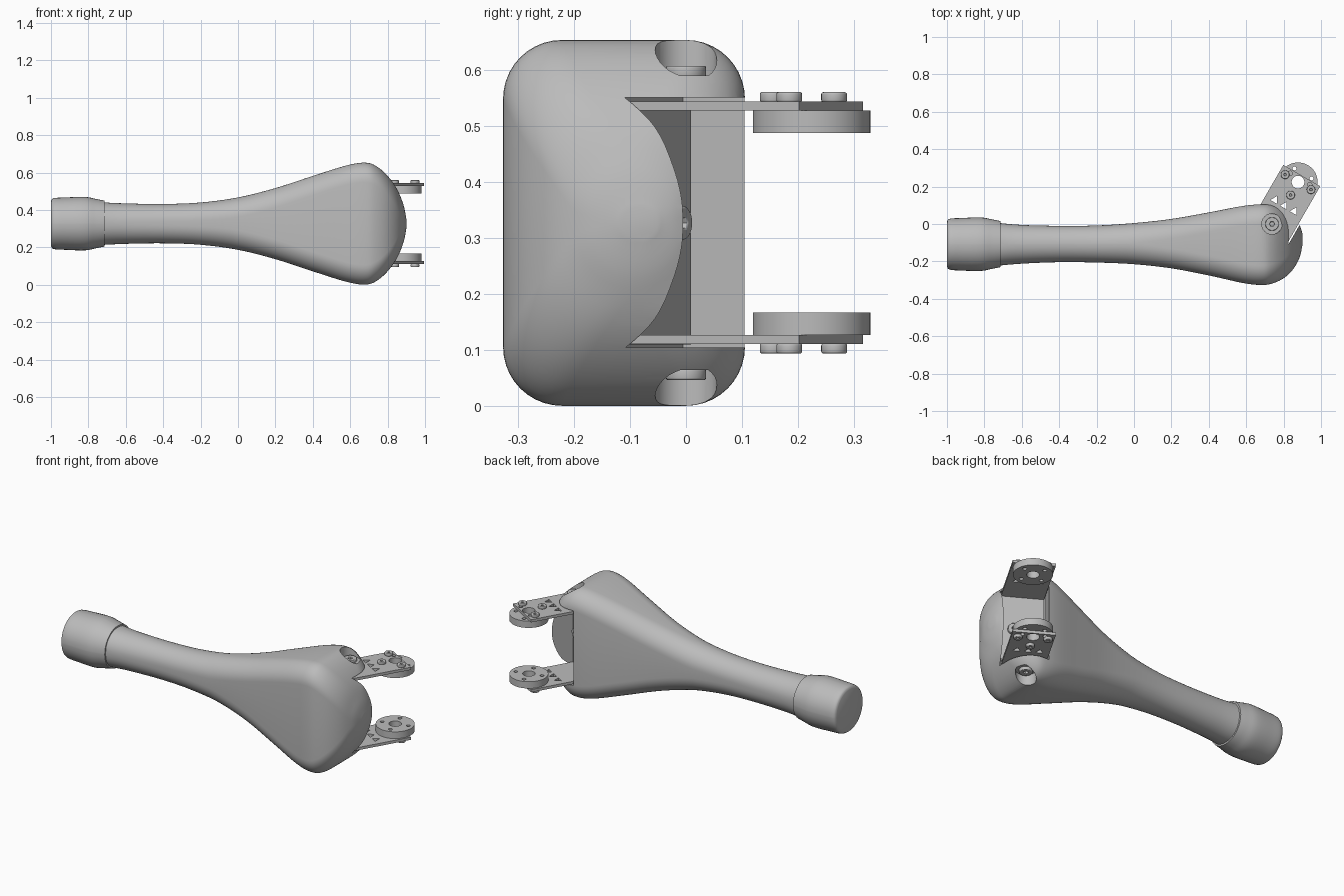
import bpy
import bmesh
from math import cos, sin, pi, radians
from mathutils import Matrix, Vector

cube = bpy.data.objects.get("Cube")
if cube:
    bpy.data.objects.remove(cube)

MID_Z = 0.327
HINGE = Vector((0.877, 0.224, 0))
FRAME = Matrix.Translation(HINGE) @ Matrix.Rotation(radians(-30), 4, "Z")

grey = bpy.data.materials.new("light grey")
grey.use_nodes = True
grey.diffuse_color = (0.5, 0.5, 0.5, 1)
grey.node_tree.nodes["Principled BSDF"].inputs["Base Color"].default_value = (0.5, 0.5, 0.5, 1)


def activate(obj):
    bpy.ops.object.select_all(action="DESELECT")
    obj.select_set(True)
    bpy.context.view_layer.objects.active = obj


def add(name, data):
    obj = bpy.data.objects.new(name, data)
    bpy.context.collection.objects.link(obj)
    data.materials.append(grey)
    return obj


def smooth(obj, angle=35):
    activate(obj)
    bpy.ops.object.shade_smooth_by_angle(angle=radians(angle))


def section(x, half_z, y0, y1, radius, steps=10):
    """Rounded rectangle across the x axis."""
    half_y, mid_y = (y1 - y0) / 2, (y0 + y1) / 2
    r = min(radius, half_y * 0.98, half_z * 0.98)
    ring = []
    for corner in range(4):
        sy, sz = ((1, 1), (-1, 1), (-1, -1), (1, -1))[corner]
        for i in range(steps + 1):
            a = (corner + i / steps) * pi / 2
            ring.append((x, mid_y + sy * (half_y - r) + r * cos(a),
                         MID_Z + sz * (half_z - r) + r * sin(a)))
    return ring


def spline(rows, steps):
    """Catmull-Rom samples through the rows."""
    rows = [Vector(r) for r in rows]
    out = []
    for i in range(len(rows) - 1):
        a, b, c = rows[max(i - 1, 0)], rows[i], rows[i + 1]
        d = rows[min(i + 2, len(rows) - 1)]
        for k in range(steps):
            t = k / steps
            out.append(0.5 * (2 * b + (c - a) * t + (2 * a - 5 * b + 4 * c - d) * t**2
                              + (3 * b - a - 3 * c + d) * t**3))
    return out + [rows[-1]]


def loft(name, rows, radius, steps):
    bm = bmesh.new()
    rings = [[bm.verts.new(p) for p in section(*row, radius)] for row in spline(rows, steps)]
    for a, b in zip(rings, rings[1:]):
        for i in range(len(a)):
            j = (i + 1) % len(a)
            bm.faces.new((a[i], a[j], b[j], b[i]))
    bm.faces.new(rings[0])
    bm.faces.new(rings[-1])
    bmesh.ops.recalc_face_normals(bm, faces=bm.faces)
    mesh = bpy.data.meshes.new(name)
    bm.to_mesh(mesh)
    return add(name, mesh)


def box(name, x, y, z):
    """Box between ranges, set in the bracket frame."""
    bm = bmesh.new()
    bmesh.ops.create_cube(bm, size=1)
    for v in bm.verts:
        v.co = FRAME @ Vector([r[0] if c < 0 else r[1] for c, r in zip(v.co, (x, y, z))])
    mesh = bpy.data.meshes.new(name)
    bm.to_mesh(mesh)
    return add(name, mesh)


def cut(obj, cutter):
    cutter.hide_render = True
    mod = obj.modifiers.new("cut", "BOOLEAN")
    mod.object, mod.operation, mod.solver = cutter, "DIFFERENCE", "EXACT"
    activate(obj)
    bpy.ops.object.modifier_apply(modifier=mod.name)
    bpy.data.objects.remove(cutter)


def circle(r, x=0, y=0, n=32, turn=0):
    return [(x + r * cos(turn + 2 * pi * i / n), y + r * sin(turn + 2 * pi * i / n))
            for i in range(n)]


def sheet(name, loops, depth, matrix, bevel=0):
    """Flat plate; every loop after the first is a hole."""
    curve = bpy.data.curves.new(name, "CURVE")
    curve.dimensions, curve.fill_mode = "2D", "BOTH"
    curve.extrude, curve.bevel_depth = depth / 2 - bevel, bevel
    curve.bevel_resolution = 2
    for loop in loops:
        s = curve.splines.new("POLY")
        s.points.add(len(loop) - 1)
        for p, (x, y) in zip(s.points, loop):
            p.co = (x, y, 0, 1)
        s.use_cyclic_u = True
    obj = add(name, curve)
    obj.matrix_world = matrix
    activate(obj)
    bpy.ops.object.convert(target="MESH")
    smooth(bpy.context.object)


def screw(name, r, height, matrix):
    sheet(name, [circle(r - 0.004, n=24), circle(r * 0.5, n=6)], height, matrix, 0.004)


# Body: slim neck flaring to a wide rounded head (x, half height, y low, y high)
body = loft("body", [
    (-0.75, 0.115, -0.225, 0.008), (-0.6, 0.108, -0.212, -0.005),
    (-0.4, 0.105, -0.204, -0.01), (-0.2, 0.113, -0.206, -0.008),
    (0, 0.14, -0.215, 0.005), (0.2, 0.19, -0.237, 0.027),
    (0.4, 0.255, -0.275, 0.062), (0.58, 0.311, -0.315, 0.096),
    (0.68, 0.326, -0.326, 0.105), (0.74, 0.307, -0.318, 0.1),
    (0.8, 0.255, -0.29, 0.077), (0.85, 0.185, -0.243, 0.04),
    (0.885, 0.1, -0.18, -0.005), (0.9, 0.025, -0.115, -0.05)], 0.105, 5)

# Slot for the bracket, and a screw recess in each ear
cut(body, box("slot_cutter", (-0.122, 0.122), (-0.335, 0.4), (0.105, 0.55)))
for z in (0.69, -0.035):
    bpy.ops.mesh.primitive_cylinder_add(vertices=32, radius=0.055, depth=0.2,
                                        location=(0.738, 0, z))
    cut(body, bpy.context.object)
smooth(body, 30)

# End cap on the neck
cap = loft("end_cap", [
    (-1, 0.12, -0.228, 0.012), (-0.985, 0.136, -0.244, 0.028),
    (-0.92, 0.14, -0.249, 0.032), (-0.82, 0.143, -0.251, 0.035),
    (-0.76, 0.132, -0.24, 0.025), (-0.715, 0.123, -0.231, 0.016)], 0.2, 4)
smooth(cap, 45)

# Bracket: a back web and two arms with hub discs
box("bracket_web", (-0.114, 0.114), (-0.33, -0.315), (0.11, 0.543))
outline = [(-0.114, -0.33), (0.114, -0.33), (0.114, 0.04), (-0.114, 0.04)]
arm_holes = [circle(0.034)]
arm_holes += [circle(0.024, x, -0.145, 3, pi / 2) for x in (-0.06, 0, 0.06)]
arm_holes += [circle(0.012, x, 0.02, 12) for x in (-0.06, 0.06)]
hub_holes = [circle(0.034)]
hub_holes += [circle(0.011, 0.075 * cos(a), 0.075 * sin(a), 12)
              for a in (pi / 4 + k * pi / 2 for k in range(4))]
for side, s in (("upper", 1), ("lower", -1)):
    def at(x, y, offset):
        return FRAME @ Matrix.Translation((x, y, MID_Z + s * offset))
    sheet(side + "_arm", [outline] + arm_holes, 0.016, at(0, 0, 0.208))
    sheet(side + "_hub", [circle(0.105, n=48)] + hub_holes, 0.04, at(0, 0, 0.18))
    for i, (x, y) in enumerate(((-0.08, 0), (0, -0.08), (0.08, 0))):
        screw(f"{side}_arm_screw_{i + 1}", 0.023, 0.018, at(x, y, 0.224))
    # Screw sunk in the ear
    screw(side + "_ear_screw", 0.036, 0.02,
          Matrix.Translation((0.738, 0, MID_Z + s * 0.27)))

# Screws holding the web
for side, x in (("left", 0.05), ("right", -0.05)):
    screw("web_screw_" + side, 0.03, 0.025,
          FRAME @ Matrix.Translation((x, -0.303, MID_Z)) @ Matrix.Rotation(pi / 2, 4, "X"))
